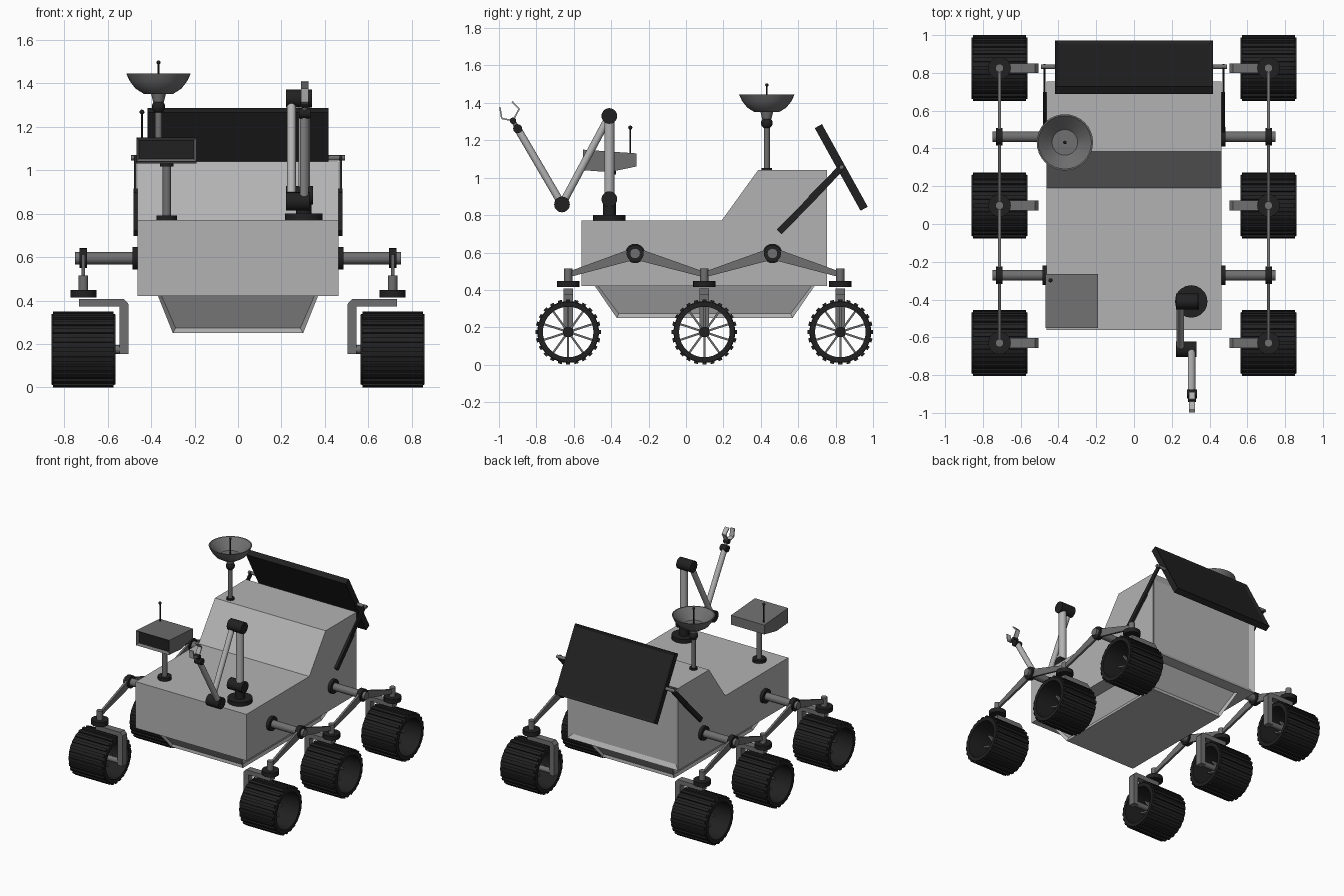
import bpy, bmesh
from math import pi, sin, cos
from mathutils import Vector, Matrix

if "Cube" in bpy.data.objects:
    bpy.data.objects.remove(bpy.data.objects["Cube"])


def material(name, v):
    m = bpy.data.materials.new(name)
    m.diffuse_color = (v, v, v, 1)
    m.use_nodes = True
    m.node_tree.nodes["Principled BSDF"].inputs["Base Color"].default_value = m.diffuse_color
    return m


LIGHT, MID, DARK = material("light", 0.45), material("mid", 0.16), material("dark", 0.015)


def finish(name, bm, mat):
    bmesh.ops.recalc_face_normals(bm, faces=bm.faces)
    me = bpy.data.meshes.new(name)
    bm.to_mesh(me)
    bm.free()
    me.materials.append(mat)
    ob = bpy.data.objects.new(name, me)
    bpy.context.collection.objects.link(ob)
    return ob


def add_rod(bm, a, b, r, r2=None, n=20):
    a, b = Vector(a), Vector(b)
    d = b - a
    m = Matrix.Translation((a + b) / 2) @ d.to_track_quat('Z', 'Y').to_matrix().to_4x4()
    bmesh.ops.create_cone(bm, cap_ends=True, segments=n, radius1=r,
                          radius2=r if r2 is None else r2, depth=d.length, matrix=m)


def rod(name, a, b, r, mat, r2=None, n=20):
    bm = bmesh.new()
    add_rod(bm, a, b, r, r2, n)
    return finish(name, bm, mat)


def ball(name, c, r, mat):
    bm = bmesh.new()
    bmesh.ops.create_uvsphere(bm, u_segments=16, v_segments=10, radius=r,
                              matrix=Matrix.Translation(c))
    return finish(name, bm, mat)


def inset(bm, faces, t, depth):
    bmesh.ops.recalc_face_normals(bm, faces=bm.faces)
    bmesh.ops.inset_individual(bm, faces=faces, thickness=t, depth=-depth)


def prism(profile, x0, x1):
    """Extrude a (y, z) profile from x0 to x1."""
    bm = bmesh.new()
    f = bm.faces.new([bm.verts.new((x0, y, z)) for y, z in profile])
    g = bmesh.ops.extrude_face_region(bm, geom=[f])
    for v in g["geom"]:
        if isinstance(v, bmesh.types.BMVert):
            v.co.x = x1
    bmesh.ops.recalc_face_normals(bm, faces=bm.faces)
    return bm


def lathe(bm, profile, n, m, closed=False):
    """Revolve (radius, height) points about local z."""
    rings = [[bm.verts.new(m @ Vector((r * cos(2 * pi * i / n), r * sin(2 * pi * i / n), h)))
              for i in range(n)] for r, h in profile]
    k = len(rings)
    for j in range(k if closed else k - 1):
        p, q = rings[j], rings[(j + 1) % k]
        for i in range(n):
            bm.faces.new((p[i], p[(i + 1) % n], q[(i + 1) % n], q[i]))
    if not closed:
        bm.faces.new(rings[0])
        bm.faces.new(rings[-1])


# Body with stepped roof and recessed rear panel
bm = prism([(-.56, .42), (-.56, .77), (.19, .77), (.385, 1.04), (.755, 1.04), (.755, .42)], -.462, .462)
inset(bm, [f for f in bm.faces if f.normal.y > .9], .045, .02)
finish("body", bm, LIGHT)

# Tapered belly pan with recessed sides
bm = bmesh.new()
low = [bm.verts.new(p) for p in ((-.3, -.37, .25), (.3, -.37, .25), (.3, .57, .25), (-.3, .57, .25))]
top = [bm.verts.new(p) for p in ((-.37, -.49, .425), (.37, -.49, .425), (.37, .69, .425), (-.37, .69, .425))]
bm.faces.new(low)
bm.faces.new(top)
sides = [bm.faces.new((low[i], low[(i + 1) % 4], top[(i + 1) % 4], top[i])) for i in range(4)]
inset(bm, sides, .022, .015)
finish("belly_pan", bm, LIGHT)

# Wheel meshes, reused for all six
bm = bmesh.new()
ROT = Matrix.Rotation(pi / 2, 4, 'Y')
lathe(bm, [(.135, -.147), (.162, -.147), (.165, -.13), (.165, .13), (.162, .147), (.135, .147)], 40, ROT, True)
for i in range(24):
    m = Matrix.Rotation(2 * pi * i / 24, 4, 'X') @ Matrix.Translation((0, 0, .167)) @ Matrix.Diagonal((.28, .022, .016, 1))
    bmesh.ops.create_cube(bm, size=1, matrix=m)
tyre = finish("tyre", bm, DARK)
bm = bmesh.new()
for i in range(10):
    m = Matrix.Rotation(2 * pi * i / 10, 4, 'X') @ Matrix.Translation((0, 0, .08)) @ Matrix.Diagonal((.03, .011, .12, 1))
    bmesh.ops.create_cube(bm, size=1, matrix=m)
spokes = finish("spokes", bm, MID)
hub = rod("hub", (-.03, 0, 0), (.03, 0, 0), .028, DARK)
parts = [tyre, spokes, hub]

WHEEL_Y, PIVOT_Y, WX = (-.63, .098, .825), (-.272, .462), .712
first = True
for s in (-1, 1):
    for y in WHEEL_Y:
        for p in parts:
            o = p
            if not first:
                o = p.copy()
                bpy.context.collection.objects.link(o)
            o.location = (s * WX, y, .175)
        first = False
        # Steering post, disc and bent fork
        rod("steering_post", (s * WX, y, .44), (s * WX, y, .515), .022, MID)
        rod("steering_disc", (s * WX, y, .415), (s * WX, y, .448), .06, DARK)
        fork = [(.732, .407), (.525, .407), (.505, .385), (.505, .155), (.545, .155), (.545, .373), (.732, .373)]
        bm = bmesh.new()
        f = bm.faces.new([bm.verts.new((s * x, y - .026, z)) for x, z in fork])
        g = bmesh.ops.extrude_face_region(bm, geom=[f])
        bmesh.ops.translate(bm, vec=(0, .052, 0), verts=[v for v in g["geom"] if isinstance(v, bmesh.types.BMVert)])
        finish("wheel_fork", bm, MID)
        rod("wheel_axle", (s * .51, y, .175), (s * .69, y, .175), .02, MID)
    for k, y in enumerate(PIVOT_Y):
        # Rocker pivot with collars and two tapered arms
        rod("pivot_axle", (s * .45, y, .595), (s * .75, y, .595), .028, MID)
        rod("body_collar", (s * .46, y, .595), (s * .485, y, .595), .052, DARK)
        rod("pivot_collar", (s * .695, y, .595), (s * .73, y, .595), .046, DARK)
        for e in (WHEEL_Y[k], WHEEL_Y[k + 1]):
            bm = prism([(y, .628), (e, .497), (e, .467), (y, .562)], s * .704, s * .72)
            finish("rocker_arm", bm, MID)
    # Solar panel struts and hinge pin
    bm = prism([(.485, .722), (.675, .915), (.7, .89), (.51, .697)], s * .463, s * .482)
    finish("strut_lower", bm, DARK)
    bm = prism([(.655, .9), (.822, 1.07), (.846, 1.046), (.685, .875)], s * .468, s * .478)
    finish("strut_upper", bm, DARK)
    rod("hinge_pin", (s * .41, .832, 1.057), (s * .493, .832, 1.057), .012, MID)

# Tilted solar panel with framed outer face
bm = bmesh.new()
bmesh.ops.create_cube(bm, size=1, matrix=Matrix.Diagonal((.834, .044, .505, 1)))
inset(bm, [f for f in bm.faces if f.normal.y > .9], .03, .012)
panel = finish("solar_panel", bm, DARK)
panel.location = (0, .83, 1.055)
panel.rotation_euler = (.506, 0, 0)

# Dish antenna
dx, dy = -.366, .432
rod("dish_base", (dx, dy, 1.035), (dx, dy, 1.052), .028, DARK)
rod("dish_post", (dx, dy, 1.04), (dx, dy, 1.29), .016, MID)
ball("dish_joint", (dx, dy, 1.292), .031, DARK)
rod("dish_collar", (dx, dy, 1.315), (dx, dy, 1.36), .025, MID, .036)
bm = bmesh.new()
lathe(bm, [(.068, 1.352), (.105, 1.375), (.132, 1.41), (.149, 1.446), (.141, 1.446), (.068, 1.375)],
      32, Matrix.Translation((dx, dy, 0)))
finish("dish", bm, MID)
rod("dish_feed", (dx, dy, 1.37), (dx, dy, 1.495), .005, DARK, n=8)
ball("dish_feed_tip", (dx, dy, 1.496), .009, DARK)

# Camera mast and head with dark recessed window
cx, cy = -.328, -.405
rod("mast_base", (cx, cy, .765), (cx, cy, .792), .048, DARK)
rod("mast", (cx, cy, .78), (cx, cy, 1.05), .02, MID)
rod("mast_collar", (cx, cy, 1.018), (cx, cy, 1.045), .03, DARK)
bm = prism([(-.55, 1.04), (-.55, 1.15), (-.265, 1.13), (-.265, 1.06), (-.41, 1.03)], -.468, -.19)
front = [f for f in bm.faces if f.normal.y < -.9]
inset(bm, front, .018, .02)
front[0].material_index = 1
head = finish("camera_head", bm, MID)
head.data.materials.append(DARK)
rod("whip_antenna", (-.442, -.298, 1.12), (-.442, -.298, 1.265), .005, DARK, n=8)
ball("whip_tip", (-.442, -.298, 1.268), .011, DARK)

# Robot arm: base, joints along x and three links
ay = -.41
rod("arm_base", (.303, ay, .765), (.303, ay, .8), .086, DARK)
rod("arm_foot", (.303, ay, .79), (.303, ay, .88), .035, DARK)
for name, y, z, x1 in (("shoulder", ay, .885, .345), ("top_joint", ay, 1.33, .34), ("elbow", -.663, .857, .33)):
    rod(name, (.222, y, z), (x1, y, z), .042, DARK)
rod("upright_link", (.305, ay, .885), (.305, ay, 1.33), .027, LIGHT)
rod("middle_link", (.246, ay, 1.33), (.246, -.663, .857), .02, LIGHT)
rod("fore_link", (.305, -.663, .857), (.305, -.9, 1.262), .02, LIGHT)
rod("wrist", (.28, -.9, 1.262), (.334, -.9, 1.262), .024, DARK)
rod("gripper_neck", (.307, -.9, 1.262), (.307, -.925, 1.305), .012, MID)
rod("gripper_joint", (.287, -.925, 1.305), (.327, -.925, 1.305), .017, DARK)

# Two bent gripper fingers
for path in ([(-.925, 1.305), (-.985, 1.317), (-.995, 1.377)], [(-.925, 1.305), (-.892, 1.368), (-.93, 1.407)]):
    for a, b in zip(path, path[1:]):
        n = Vector((a[1] - b[1], b[0] - a[0])).normalized() * .004
        a, b = Vector(a), Vector(b)
        finish("gripper_finger", prism([a - n, b - n, b + n, a + n], .29, .324), LIGHT)

# Smooth the round parts while keeping crisp edges
bpy.ops.object.select_all(action='SELECT')
bpy.context.view_layer.objects.active = panel
bpy.ops.object.shade_smooth_by_angle(angle=.5)
